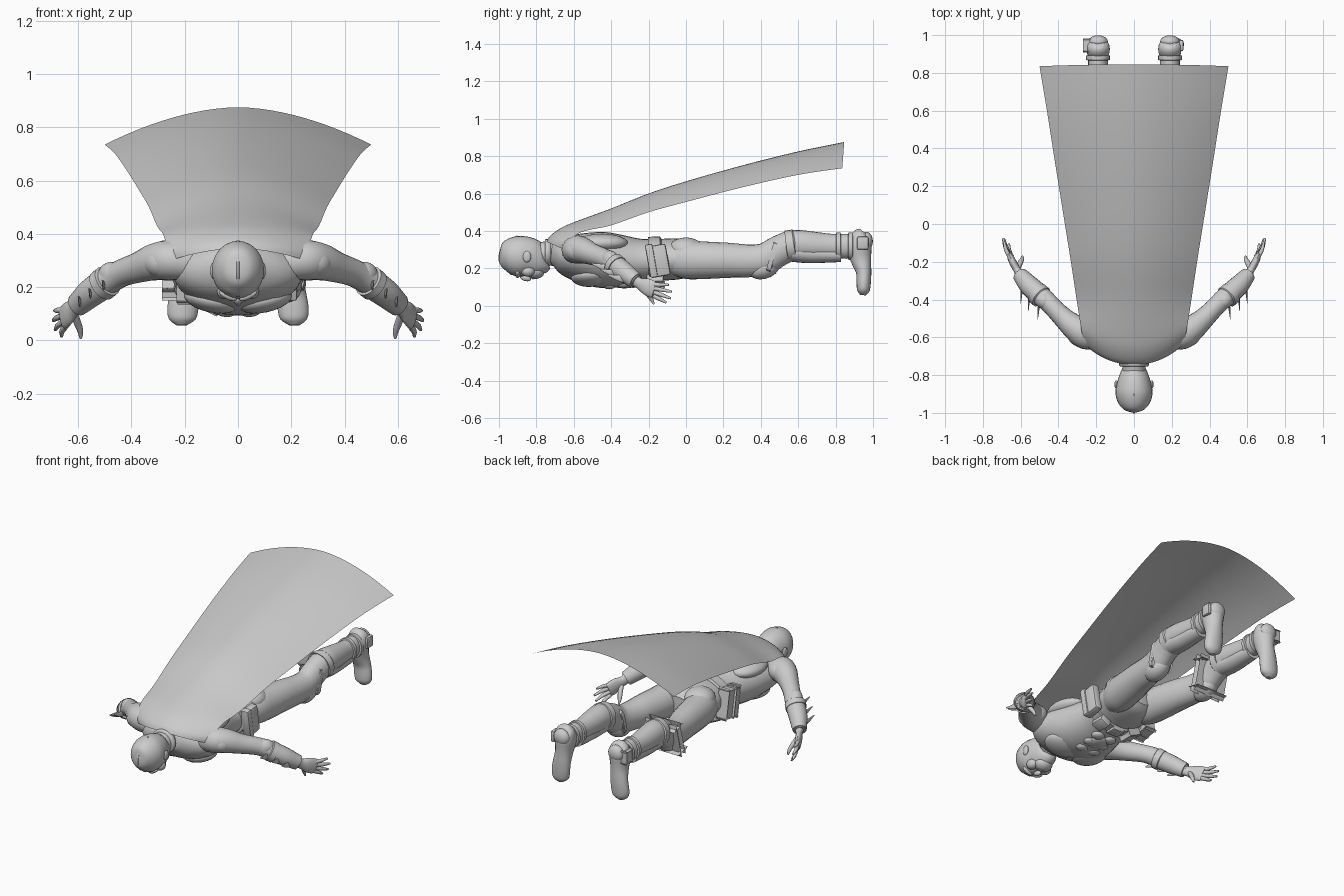
import bpy, bmesh, math
from mathutils import Vector, Matrix

grey = bpy.data.materials.new("plain grey")
grey.diffuse_color = (0.6, 0.6, 0.6, 1)


def finish(name, bm, angle=40, closed=True):
    if closed:
        bmesh.ops.recalc_face_normals(bm, faces=bm.faces)
    me = bpy.data.meshes.new(name)
    bm.to_mesh(me)
    bm.free()
    me.materials.append(grey)
    ob = bpy.data.objects.new(name, me)
    bpy.context.collection.objects.link(ob)
    bpy.context.view_layer.objects.active = ob
    ob.select_set(True)
    bpy.ops.object.shade_smooth_by_angle(angle=math.radians(angle))
    ob.select_set(False)
    return ob


def spline(pts, steps):
    """Catmull-Rom through tuples of any length."""
    out = []
    n = len(pts)
    for i in range(n - 1):
        a, b, c, d = (pts[max(i - 1, 0)], pts[i], pts[i + 1], pts[min(i + 2, n - 1)])
        for k in range(steps):
            t = k / steps
            out.append([0.5 * (2 * q + (r - p) * t + (2 * p - 5 * q + 4 * r - s) * t * t
                               + (3 * q - p - 3 * r + s) * t ** 3)
                        for p, q, r, s in zip(a, b, c, d)])
    return out + [list(pts[-1])]


def loft(name, pts, side=1, ref=(0, 0, 1), seg=20, steps=4, power=1.0):
    """Skin over ellipses (x, y, z, half width, half height) along a path."""
    rows = spline(pts, steps) if steps > 1 else pts
    bm, rings = bmesh.new(), []
    for i, (x, y, z, ra, rb) in enumerate(rows):
        t = Vector(rows[min(i + 1, len(rows) - 1)][:3]) - Vector(rows[max(i - 1, 0)][:3])
        u = t.cross(Vector(ref)).normalized()
        v = u.cross(t).normalized()
        ring = []
        for k in range(seg):
            c, s = math.cos(k * math.tau / seg), math.sin(k * math.tau / seg)
            c, s = math.copysign(abs(c) ** power, c), math.copysign(abs(s) ** power, s)
            p = Vector((x, y, z)) + u * max(ra, .002) * c + v * max(rb, .002) * s
            ring.append(bm.verts.new((p.x * side, p.y, p.z)))
        rings.append(ring)
    for a, b in zip(rings, rings[1:]):
        for k in range(seg):
            bm.faces.new((a[k], a[(k + 1) % seg], b[(k + 1) % seg], b[k]))
    bm.faces.new(rings[0])
    bm.faces.new(rings[-1])
    return finish(name, bm)


def ball(name, loc, size, side=1, rot=(0, 0, 0)):
    bm = bmesh.new()
    bmesh.ops.create_uvsphere(bm, u_segments=20, v_segments=12, radius=1)
    m = Matrix.Translation(loc)
    for a, ax in zip(rot, "XYZ"):
        m = m @ Matrix.Rotation(math.radians(a), 4, ax)
    bm.transform(Matrix.Diagonal((side, 1, 1, 1)) @ m @ Matrix.Diagonal((*size, 1)))
    return finish(name, bm)


def box(name, loc, size, side=1, rot=(0, 0, 0), bevel=0.008):
    bm = bmesh.new()
    bmesh.ops.create_cube(bm, size=2)
    m = Matrix.Translation(loc)
    for a, ax in zip(rot, "XYZ"):
        m = m @ Matrix.Rotation(math.radians(a), 4, ax)
    bm.transform(Matrix.Diagonal((side, 1, 1, 1)) @ m @ Matrix.Diagonal((*size, 1)))
    bmesh.ops.bevel(bm, geom=bm.edges[:], offset=bevel, segments=2, affect='EDGES', profile=0.5)
    return finish(name, bm)


# Head: skull, jaw, mask edge, nose, brow and crown ridge
loft("head", [(0, -.998, .262, .01, .02), (0, -.985, .262, .05, .06), (0, -.95, .265, .082, .092),
              (0, -.90, .265, .098, .108), (0, -.85, .262, .092, .106), (0, -.80, .25, .077, .095),
              (0, -.765, .245, .062, .075), (0, -.75, .25, .04, .05)], seg=24)
ball("jaw", (0, -.805, .185), (.055, .05, .042))
ball("nose", (0, -.858, .148), (.014, .03, .016), rot=(-15, 0, 0))
ball("mouth", (0, -.818, .150), (.027, .009, .009))
loft("crown_ridge", [(0, -.93, .165, .004, .006), (0, -.985, .215, .004, .006), (0, -.999, .265, .004, .006),
                     (0, -.97, .335, .004, .006), (0, -.90, .373, .004, .006)], ref=(1, 0, 0), seg=8)
for s in (1, -1):
    ball("brow", (.038, -.90, .168), (.036, .013, .014), s, (0, -25, 0))
    ball("cheek", (.05, -.845, .185), (.03, .036, .03), s)
    ball("ear", (.094, -.85, .262), (.01, .022, .03), s)
loft("neck", [(0, -.80, .27, .062, .065), (0, -.74, .28, .064, .066), (0, -.68, .285, .085, .08),
              (0, -.62, .28, .12, .09)])
loft("collar", [(0, -.755, .285, .07, .065), (0, -.75, .285, .078, .071), (0, -.735, .285, .08, .073),
                (0, -.725, .285, .074, .07)], steps=2)

# Torso
loft("torso", [(0, -.72, .285, .08, .06), (0, -.68, .28, .17, .085), (0, -.62, .265, .235, .115),
               (0, -.55, .255, .245, .135), (0, -.45, .245, .225, .15), (0, -.35, .24, .195, .14),
               (0, -.24, .24, .168, .118), (0, -.14, .245, .17, .112), (0, -.05, .25, .185, .11),
               (0, .03, .25, .165, .095), (0, .08, .25, .09, .06)], seg=28)
loft("belt", [(0, -.20, .242, .172, .118), (0, -.198, .242, .184, .126), (0, -.135, .245, .187, .126),
              (0, -.132, .245, .172, .114)], seg=28, steps=1)
box("buckle", (0, -.165, .118), (.04, .035, .012))
ball("navel_plate", (0, -.33, .115), (.06, .07, .022))

for s in (1, -1):
    ball("chest_muscle", (.1, -.52, .15), (.105, .095, .045), s, (0, -12, 0))
    ball("back_muscle", (.12, -.45, .335), (.1, .14, .05), s)
    for i in range(3):
        ball("stomach_muscle", (.042, -.41 + i * .07, .108 + i * .007), (.04, .034, .02), s)
    ball("buttock", (.095, .0, .3), (.09, .095, .065), s)
    box("side_pouch", (.19, -.15, .24), (.025, .055, .085), s, (10, 0, 0), .012)
    box("pouch_flap", (.197, -.185, .24), (.025, .02, .09), s, (10, 0, 0))
    box("front_pouch", (.105, -.165, .135), (.035, .045, .022), s, (0, -25, 0))

    # Arm: shoulder to wrist, with elbow pad and gauntlet
    loft("arm", [(.17, -.60, .285, .06, .06), (.25, -.585, .30, .08, .075), (.31, -.55, .295, .07, .07),
                 (.37, -.50, .275, .056, .058), (.43, -.44, .255, .05, .052), (.47, -.40, .235, .052, .052),
                 (.52, -.36, .205, .053, .053), (.57, -.31, .165, .043, .045), (.61, -.265, .13, .03, .036)], s)
    ball("shoulder", (.275, -.57, .298), (.085, .075, .065), s, (0, 15, -40))
    ball("elbow_pad", (.475, -.405, .245), (.055, .045, .05), s, (0, 25, 40))
    loft("gauntlet_cuff", [(.487, -.39, .225, .05, .05), (.49, -.387, .223, .061, .061),
                           (.512, -.367, .206, .061, .061), (.515, -.365, .204, .05, .05)], s, steps=1)
    loft("gauntlet", [(.50, -.375, .215, .056, .056), (.55, -.33, .18, .054, .054),
                      (.59, -.285, .145, .045, .047), (.605, -.268, .132, .04, .044)], s)
    # Forearm fins
    for x, y, z in ((.50, -.385, .20), (.55, -.34, .17), (.59, -.30, .14)):
        loft("gauntlet_fin", [(x, y + .01, z, .006, .026), (x + .005, y - .06, z + .008, .005, .016),
                              (x + .01, y - .12, z + .025, .001, .003)], s, seg=8, steps=3)
    # Hand
    loft("palm", [(.595, -.278, .14, .03, .034), (.615, -.25, .12, .02, .03), (.635, -.215, .104, .02, .044),
                  (.652, -.18, .088, .018, .046), (.658, -.167, .082, .012, .04)], s)
    for base, tip in (((.647, -.172, .053), (.662, -.105, .016)), ((.653, -.17, .072), (.686, -.082, .04)),
                      ((.657, -.172, .093), (.693, -.076, .075)), ((.655, -.18, .113), (.688, -.093, .112))):
        mid = [(a + b) / 2 for a, b in zip(base, tip)]
        mid[0] += .006
        loft("finger", [(*base, .012, .012), (*mid, .0105, .0105), (*tip, .006, .006)], s, seg=10)
    loft("thumb", [(.615, -.235, .10, .014, .014), (.602, -.205, .065, .014, .014),
                   (.592, -.185, .035, .011, .011), (.59, -.172, .008, .005, .005)], s, (0, 1, 0), seg=10)

    # Leg: thigh, knee, calf
    loft("leg", [(.095, -.08, .245, .07, .08), (.11, 0, .245, .092, .102), (.125, .1, .243, .094, .1),
                 (.145, .22, .243, .086, .094), (.165, .33, .24, .075, .088), (.178, .42, .25, .07, .085),
                 (.184, .50, .295, .07, .082), (.188, .58, .325, .073, .08), (.19, .68, .322, .066, .074),
                 (.19, .78, .318, .055, .066), (.19, .88, .318, .052, .066), (.19, .95, .32, .045, .055)], s)
    ball("knee_pad", (.178, .42, .20), (.062, .085, .055), s, (20, 0, 0))
    box("knee_strap", (.18, .46, .262), (.076, .018, .082), s, (-15, 0, 0), .03)
    loft("boot_cuff", [(.186, .535, .318, .07, .07), (.186, .54, .318, .08, .085), (.188, .58, .325, .08, .083),
                       (.188, .585, .325, .07, .07)], s, steps=1)
    loft("shin_guard", [(.188, .57, .285, .065, .05), (.19, .65, .278, .06, .05), (.19, .75, .275, .053, .045),
                        (.19, .83, .272, .046, .038)], s)
    for y in (.80, .865):
        loft("boot_strap", [(.19, y, .318, .05, .06), (.19, y + .004, .318, .063, .073),
                            (.19, y + .026, .318, .063, .073), (.19, y + .03, .318, .05, .06)], s, steps=1)
    box("ankle_plate", (.25, .945, .335), (.012, .03, .035), s)
    # Foot, toe pointing down and sole facing back
    loft("boot_foot", [(.19, .95, .395, .03, .025), (.19, .938, .375, .056, .05), (.19, .925, .32, .062, .068),
                       (.193, .935, .25, .052, .056), (.20, .95, .18, .055, .041), (.207, .95, .12, .058, .038),
                       (.21, .948, .08, .05, .033), (.21, .946, .057, .02, .015)], s, (0, 1, 0))
    ball("boot_heel", (.19, .965, .345), (.052, .034, .05), s)

# Cape: open sheet draped over the shoulders and rising behind
#        y centre, y edge, z centre, z edge, half width
rows = spline([(-.745, -.645, .345, .30, .255), (-.725, -.64, .375, .33, .262), (-.67, -.60, .415, .37, .272),
               (-.59, -.54, .45, .40, .282), (-.40, -.40, .52, .43, .304), (-.20, -.20, .60, .50, .334),
               (0, 0, .665, .555, .366), (.3, .3, .75, .633, .414), (.6, .6, .825, .70, .461),
               (.845, .835, .875, .735, .50)], 4)
bm, grid, n = bmesh.new(), [], 24
for yc, ye, zc, ze, w in rows:
    line = []
    for k in range(n + 1):
        u = 2 * k / n - 1
        f = abs(u) ** 1.8
        line.append(bm.verts.new((u * w, yc + (ye - yc) * abs(u) ** 2.2, zc + (ze - zc) * f)))
    grid.append(line)
for a, b in zip(grid, grid[1:]):
    for k in range(n):
        bm.faces.new((a[k], a[k + 1], b[k + 1], b[k]))
finish("cape", bm, 60, closed=False)
